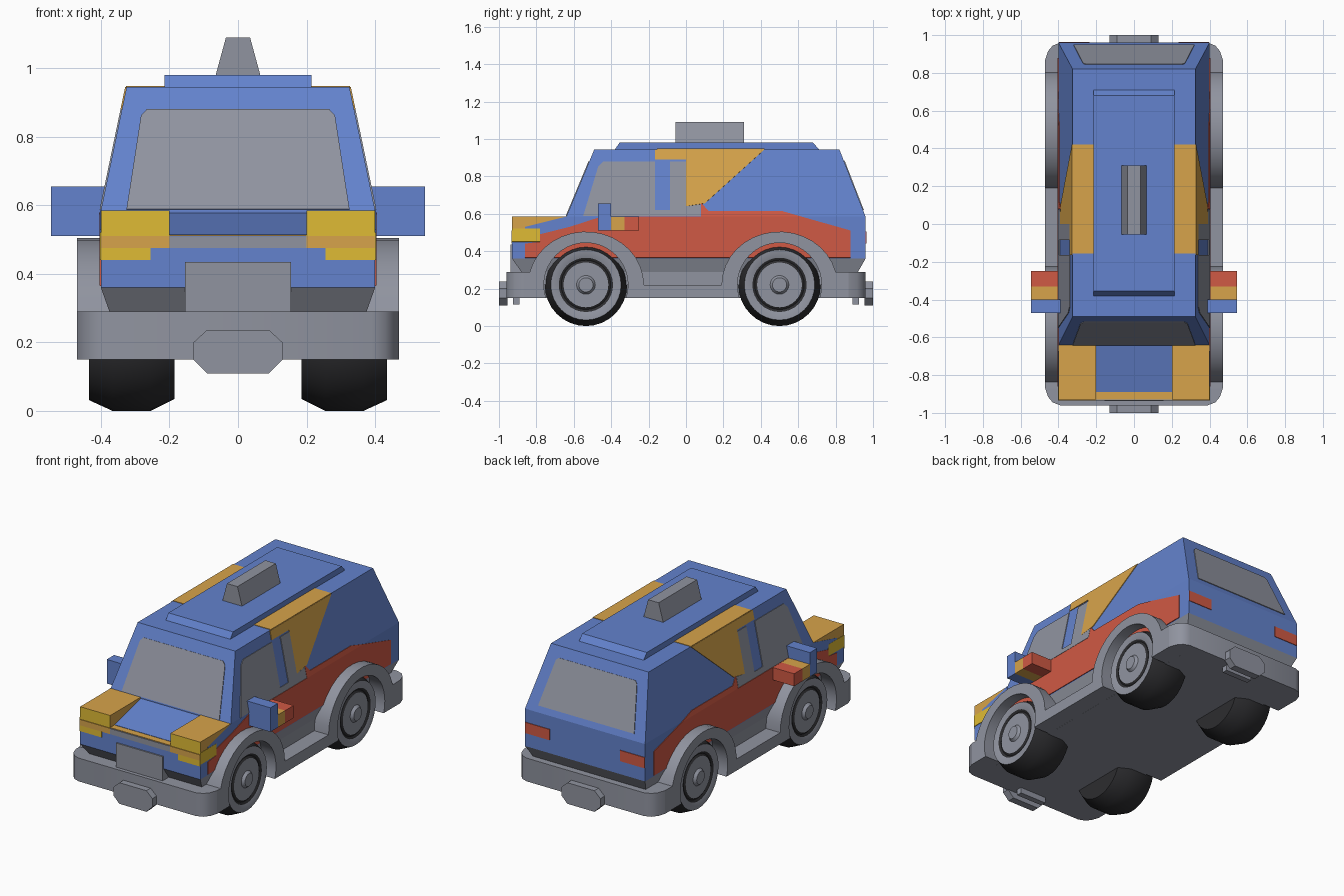
import bpy, bmesh, math
from mathutils import Vector

if "Cube" in bpy.data.objects:
    bpy.data.objects.remove(bpy.data.objects["Cube"])


def material(name, rgb):
    m = bpy.data.materials.new(name)
    m.diffuse_color = (*rgb, 1)
    m.use_nodes = True
    m.node_tree.nodes["Principled BSDF"].inputs["Base Color"].default_value = m.diffuse_color
    return m


GRAY = material("gray", (0.28, 0.295, 0.35))
BLUE = material("blue", (0.125, 0.225, 0.61))
ORANGE = material("orange", (0.68, 0.37, 0.07))
YELLOW = material("yellow", (0.74, 0.50, 0.035))
RED = material("red", (0.63, 0.10, 0.058))
BLACK = material("tyre black", (0.026, 0.026, 0.029))


def finish(name, bm, mats, rule=None, smooth=False):
    bmesh.ops.recalc_face_normals(bm, faces=bm.faces)
    if rule:
        for f in bm.faces:
            f.material_index = rule(f)
    me = bpy.data.meshes.new(name)
    bm.to_mesh(me)
    bm.free()
    for m in mats:
        me.materials.append(m)
    ob = bpy.data.objects.new(name, me)
    bpy.context.collection.objects.link(ob)
    if smooth:
        bpy.ops.object.select_all(action='DESELECT')
        ob.select_set(True)
        bpy.context.view_layer.objects.active = ob
        bpy.ops.object.shade_smooth_by_angle(angle=math.radians(32))
    return ob


def loft(name, rings, mats, rule=None):
    """Stack of rectangles (z, x half width, y front, y back)."""
    bm = bmesh.new()
    loops = [[bm.verts.new(p) for p in ((-w, a, z), (w, a, z), (w, b, z), (-w, b, z))]
             for z, w, a, b in rings]
    bm.faces.new(loops[0])
    bm.faces.new(loops[-1])
    for lo, hi in zip(loops, loops[1:]):
        for i in range(4):
            j = (i + 1) % 4
            bm.faces.new((lo[i], lo[j], hi[j], hi[i]))
    return finish(name, bm, mats, rule)


def prism(name, pts, vec, mats, rule=None, smooth=False):
    """Polygon extruded along a vector."""
    bm = bmesh.new()
    vec = Vector(vec)
    a = [bm.verts.new(p) for p in pts]
    b = [bm.verts.new(Vector(p) + vec) for p in pts]
    bm.faces.new(a)
    bm.faces.new(b)
    for i in range(len(a)):
        j = (i + 1) % len(a)
        bm.faces.new((a[i], a[j], b[j], b[i]))
    return finish(name, bm, mats, rule, smooth)


def box(name, lo, hi, mats, rule=None):
    (a, b, c), (d, e, f) = lo, hi
    return prism(name, [(a, b, c), (d, b, c), (d, e, c), (a, e, c)], (0, 0, f - c), mats, rule)


# body shell
loft("lower_body", [(.22, .375, -.86, .90), (.29, .375, -.88, .92), (.36, .40, -.93, .96),
                    (.51, .40, -.93, .96)], [BLUE, GRAY],
     lambda f: 1 if f.calc_center_median().z < .36 else 0)
loft("cabin", [(.51, .40, -.64, .96), (.585, .40, -.64, .96), (.945, .325, -.49, .82)], [BLUE])
loft("roof_panel", [(.945, .215, -.38, .71), (.98, .215, -.355, .68)], [BLUE])
loft("roof_sign", [(.98, .065, -.055, .31), (1.09, .035, -.055, .31)], [GRAY])

# bonnet
prism("bonnet", [(-.2, -.64, .51), (-.2, -.64, .578), (-.2, -.89, .515), (-.2, -.89, .51)],
      (.4, 0, 0), [BLUE])
box("bonnet_lip", (-.2, -.93, .508), (.2, -.89, .513), [ORANGE])
box("grille", (-.2, -.934, .475), (.2, -.929, .509), [GRAY])
box("front_panel", (-.155, -.938, .29), (.155, -.88, .435), [GRAY])

# windscreen and rear window
def slope_plate(name, pts, y0, dy, out):
    prism(name, [(x, y0 + dy * (z - .585) / .36, z) for x, z in pts], out, [GRAY])


slope_plate("windscreen", [(-.325, .588), (.325, .588), (.283, .86), (.265, .88),
                           (-.265, .88), (-.283, .86)], -.64, .15, (0, -.004, .0016))
slope_plate("rear_window", [(-.32, .62), (.32, .62), (.27, .87), (.255, .885),
                            (-.255, .885), (-.27, .87)], .96, -.14, (0, .004, .0016))


def side_plate(name, s, mat, pts, t=.004):
    def x(z):
        return .40 - .075 * max(0, z - .585) / .36
    prism(name, [(s * x(z), y, z) for y, z in pts], (s * t, 0, t * .2), [mat])


def arc(cy, cz, ry, rz, a0, a1, n):
    return [(cy + ry * math.cos(math.radians(a0 + (a1 - a0) * i / n)),
             cz + rz * math.sin(math.radians(a0 + (a1 - a0) * i / n))) for i in range(n + 1)]


WHEELS = (("front", -.535), ("rear", .50))
WZ = .22

# side skirt outline with arches and wheel openings
skirt = [(-.87, .15), (-.87, .29)]
skirt += arc(-.535, WZ, .31, .285, 166, 0, 16)
skirt += arc(.50, WZ, .31, .285, 180, 14, 16)
skirt += [(.87, .29), (.87, .15)]
skirt += arc(.50, WZ, .225, .225, -18, 198, 24)
skirt += arc(-.535, WZ, .225, .225, -18, 198, 24)

# wheel cross-section (x, radius) and colour of each band
SECTION = [(.185, 0), (.185, .185), (.255, .22), (.365, .22), (.435, .188),
           (.432, .145), (.424, .132), (.432, .12), (.432, .05), (.448, .038), (.448, 0)]
BANDS = [0, 0, 0, 0, 1, 0, 0, 1, 1, 1]


def wheel(name, s, cy, n=32):
    bm = bmesh.new()
    rows = []
    for x, r in SECTION:
        k = n if r else 1
        rows.append([bm.verts.new((s * x, cy + r * math.cos(math.tau * i / n),
                                   WZ + r * math.sin(math.tau * i / n))) for i in range(k)])
    for band, lo, hi in zip(BANDS, rows, rows[1:]):
        for i in range(n):
            j = (i + 1) % n
            if len(lo) == 1:
                vs = (lo[0], hi[j], hi[i])
            elif len(hi) == 1:
                vs = (lo[i], lo[j], hi[0])
            else:
                vs = (lo[i], lo[j], hi[j], hi[i])
            bm.faces.new(vs).material_index = band
    finish(name, bm, [BLACK, GRAY], smooth=True)


for s, side in ((-1, "left"), (1, "right")):
    for end, cy in WHEELS:
        wheel(f"{end}_wheel_{side}", s, cy)
    prism(f"skirt_{side}", [(s * .35, y, z) for y, z in skirt], (s * .12, 0, 0), [GRAY], smooth=True)

    # front wing block, yellow in front
    box(f"wing_{side}", (min(s * .2, s * .4), -.93, .51), (max(s * .2, s * .4), -.64, .585),
        [ORANGE, YELLOW], lambda f: 1 if f.normal.y < -.9 else 0)
    # lamps
    xs = sorted((s * .2, s * .4))
    box(f"lamp_strip_{side}", (xs[0], -.934, .475), (xs[1], -.929, .51), [ORANGE])
    xs = sorted((s * .255, s * .402))
    box(f"headlamp_{side}", (xs[0], -.934, .44), (xs[1], -.929, .475), [YELLOW])
    xs = sorted((s * .235, s * .398))
    box(f"tail_lamp_{side}", (xs[0], .959, .44), (xs[1], .964, .505), [RED])

    # painted sides
    side_plate(f"wing_stripe_{side}", s, BLUE,
               [(-.64, .585), (-.64, .50), (-.86, .50), (-.86, .53)], .002)
    side_plate(f"side_lamp_{side}", s, YELLOW,
               [(-.93, .45), (-.78, .45), (-.78, .52), (-.93, .52)], .003)
    side_plate(f"lower_paint_{side}", s, RED,
               [(-.86, .365), (.88, .365), (.88, .51), (.615, .585), (-.45, .585),
                (-.62, .53), (-.78, .49), (-.78, .45), (-.86, .44)])
    side_plate(f"upper_paint_{side}", s, RED,
               [(.08, .585), (.615, .585), (.51, .615), (.12, .615), (.08, .66)])
    side_plate(f"side_window_{side}", s, GRAY,
               [(-.55, .587), (-.47, .85), (-.44, .88), (-.165, .88), (-.165, .62), (-.085, .62),
                (-.085, .88), (0, .88), (0, .64), (.078, .65), (.078, .587)])
    side_plate(f"side_flash_{side}", s, ORANGE,
               [(-.165, .944), (.42, .944), (.1, .655), (.0, .64), (0, .89), (-.165, .89)])
    xs = sorted((s * .215, s * .327))
    box(f"roof_flash_{side}", (xs[0], -.155, .944), (xs[1], .42, .948), [ORANGE])

    # mirrors
    xs = sorted((s * .385, s * .545))
    box(f"mirror_{side}", (xs[0], -.47, .51), (xs[1], -.40, .655), [BLUE])
    xs = sorted((s * .39, s * .545))
    box(f"mirror_arm_front_{side}", (xs[0], -.40, .51), (xs[1], -.33, .585), [ORANGE])
    box(f"mirror_arm_back_{side}", (xs[0], -.33, .51), (xs[1], -.25, .585), [RED])

# floor, bumpers and tow plates
box("floor", (-.36, -.87, .15), (.36, .87, .288), [GRAY])
for s, end in ((-1, "front"), (1, "rear")):
    plan = [(.47, .87), (.455, .915), (.43, .945), (.39, .96)]
    plan += [(-x, y) for x, y in reversed(plan)]
    prism(f"{end}_bumper", [(x, s * y, .15) for x, y in plan], (0, 0, .14), [GRAY], smooth=True)
    octagon = [(-.09, .11), (.09, .11), (.13, .15), (.13, .20), (.09, .237),
               (-.09, .237), (-.13, .20), (-.13, .15)]
    prism(f"{end}_tow_plate", [(x, s * .955, z) for x, z in octagon], (0, s * .045, 0), [GRAY])
    ys = sorted((s * .89, s * .925))
    box(f"{end}_under_bar", (-.09, ys[0], .115), (.09, ys[1], .16), [GRAY])
